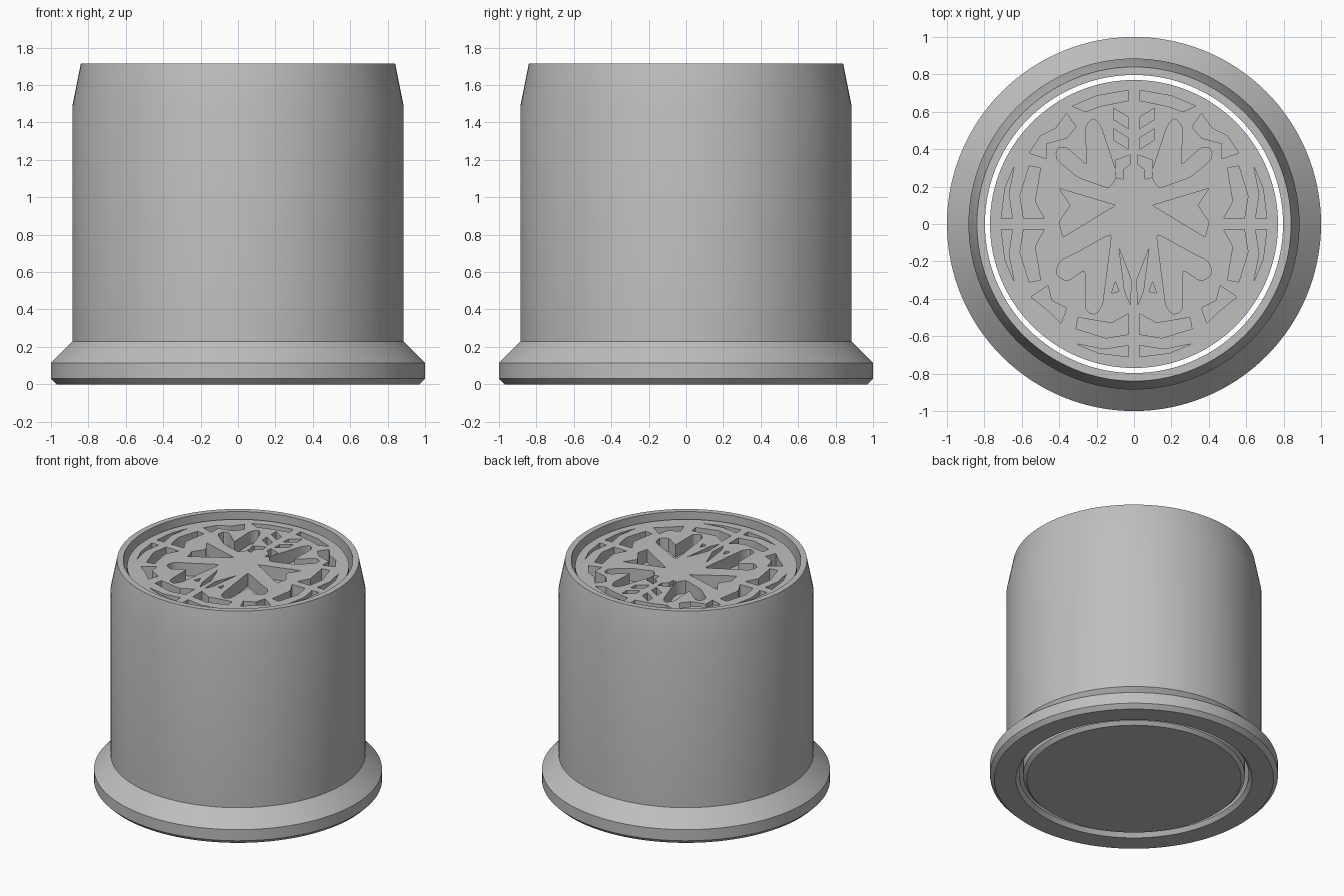
import bpy
import math
from mathutils import Vector

cube = bpy.data.objects.get("Cube")
if cube:
    bpy.data.objects.remove(cube, do_unlink=True)

SIDES = 128
TOP, FLOOR, R_STAMP = 1.67, 1.57, 0.77

grey = bpy.data.materials.new("plain_grey")
grey.use_nodes = True
colour = (0.52, 0.52, 0.52, 1)
grey.diffuse_color = colour
grey.node_tree.nodes["Principled BSDF"].inputs["Base Color"].default_value = colour


def finish(obj):
    """Material and smooth shading with sharp edges kept."""
    obj.data.materials.clear()
    obj.data.materials.append(grey)
    bpy.ops.object.select_all(action='DESELECT')
    obj.select_set(True)
    bpy.context.view_layer.objects.active = obj
    bpy.ops.object.shade_smooth_by_angle(angle=math.radians(25))


def ring(radius, z=0):
    return [(radius * math.cos(math.tau * i / SIDES),
             radius * math.sin(math.tau * i / SIDES), z) for i in range(SIDES)]


def lathe(name, profile, closed):
    """Turn (radius, z) points; closed joins last to first, else both ends get caps."""
    n = len(profile)
    verts = [v for r, z in profile for v in ring(r, z)]
    faces = []
    for k in range(n if closed else n - 1):
        a, b = k * SIDES, (k + 1) % n * SIDES
        for i in range(SIDES):
            j = (i + 1) % SIDES
            faces.append((a + i, a + j, b + j, b + i))
    if not closed:
        faces.append(tuple(reversed(range(SIDES))))
        faces.append(tuple(range((n - 1) * SIDES, n * SIDES)))
    mesh = bpy.data.meshes.new(name)
    mesh.from_pydata(verts, [], faces)
    obj = bpy.data.objects.new(name, mesh)
    bpy.context.collection.objects.link(obj)
    finish(obj)


# Outer sleeve with flared foot and tapered top rim
lathe("outer_sleeve", [(0.82, 0), (0.97, 0), (1, 0.03), (1, 0.115), (0.885, 0.23),
                       (0.885, 1.49), (0.84, 1.715), (0.797, 1.715), (0.797, 0.03)], True)

# Loose plunger inside the sleeve
lathe("plunger", [(0.745, 0), (R_STAMP, 0.025), (R_STAMP, FLOOR)], False)


def rounded(points, cut=0.025):
    """Round the corners of an outline."""
    out = []
    for i, p in enumerate(points):
        p = Vector(p)
        ends = []
        for q in (points[i - 1], points[(i + 1) % len(points)]):
            d = Vector(q) - p
            ends.append(p + d.normalized() * min(cut, d.length * 0.4))
        a, b = ends
        out += [a, (a + b + p * 2) / 4, b]
    return out


# Pockets of the snowflake, right half only
slots = [
    [(.13, .19), (.3, .25), (.42, .35), (.41, .41), (.36, .41), (.25, .31),
     (.26, .52), (.22, .57), (.18, .53), (.09, .26)],
    [(.12, -.05), (.3, -.15), (.4, -.2), (.42, -.27), (.36, -.31), (.26, -.24),
     (.26, -.46), (.21, -.49), (.17, -.44)],
]
pockets = [
    # side notch and lower notch by the hub
    [(.1, .1), (.4, .19), (.34, .1), (.4, .01), (.38, -.07)],
    [(.08, -.13), (.05, -.36), (.02, -.43), (.015, -.3)],
    [(.1, -.31), (.12, -.37), (.08, -.36)],
    # arch above the hub
    [(.02, .32), (.06, .29), (.06, .24), (.1, .25), (.1, .34), (.02, .37)],
    # upper rim pocket
    [(.03, .715), (.2, .685), (.33, .63), (.26, .6), (.18, .63), (.03, .66)],
    # diagonal branches
    [(.56, .38), (.47, .35), (.47, .43), (.36, .46), (.31, .52), (.36, .59),
     (.42, .51), (.5, .47)],
    [(.55, -.39), (.46, -.33), (.44, -.41), (.36, -.45), (.39, -.53), (.45, -.47)],
]
# feathers beside the upper spoke
for y in (.4, .51):
    pockets.append([(.03, y), (.11, y + .05), (.11, y + .11), (.03, y + .06)])
# curved web strips on the sides and at the bottom
webs = [
    [(.71, .03), (.65, .03), (.67, .16), (.64, .31), (.69, .19)],
    [(.59, .03), (.48, .03), (.53, .12), (.5, .3), (.56, .31), (.61, .15)],
]
for web in webs:
    pockets.append(web)
    pockets.append([(x, -y) for x, y in web])
    pockets.append([(y, -x) for x, y in web])
pockets += [rounded(s) for s in slots]

# Relief plate: filled outline with the pockets as holes
curve = bpy.data.curves.new("snowflake_relief", 'CURVE')
curve.dimensions = '2D'
curve.fill_mode = 'BOTH'
curve.extrude = (TOP - FLOOR) / 2


def add_outline(points):
    spline = curve.splines.new('POLY')
    spline.points.add(len(points) - 1)
    for target, p in zip(spline.points, points):
        target.co = (p[0], p[1], 0, 1)
    spline.use_cyclic_u = True


add_outline(ring(R_STAMP))
for pocket in pockets:
    add_outline(pocket)
    add_outline([(-p[0], p[1]) for p in reversed(pocket)])

relief = bpy.data.objects.new("snowflake_relief", curve)
bpy.context.collection.objects.link(relief)
relief.location.z = (TOP + FLOOR) / 2 - 0.002
bpy.ops.object.select_all(action='DESELECT')
relief.select_set(True)
bpy.context.view_layer.objects.active = relief
bpy.ops.object.convert(target='MESH')
finish(bpy.context.view_layer.objects.active)
